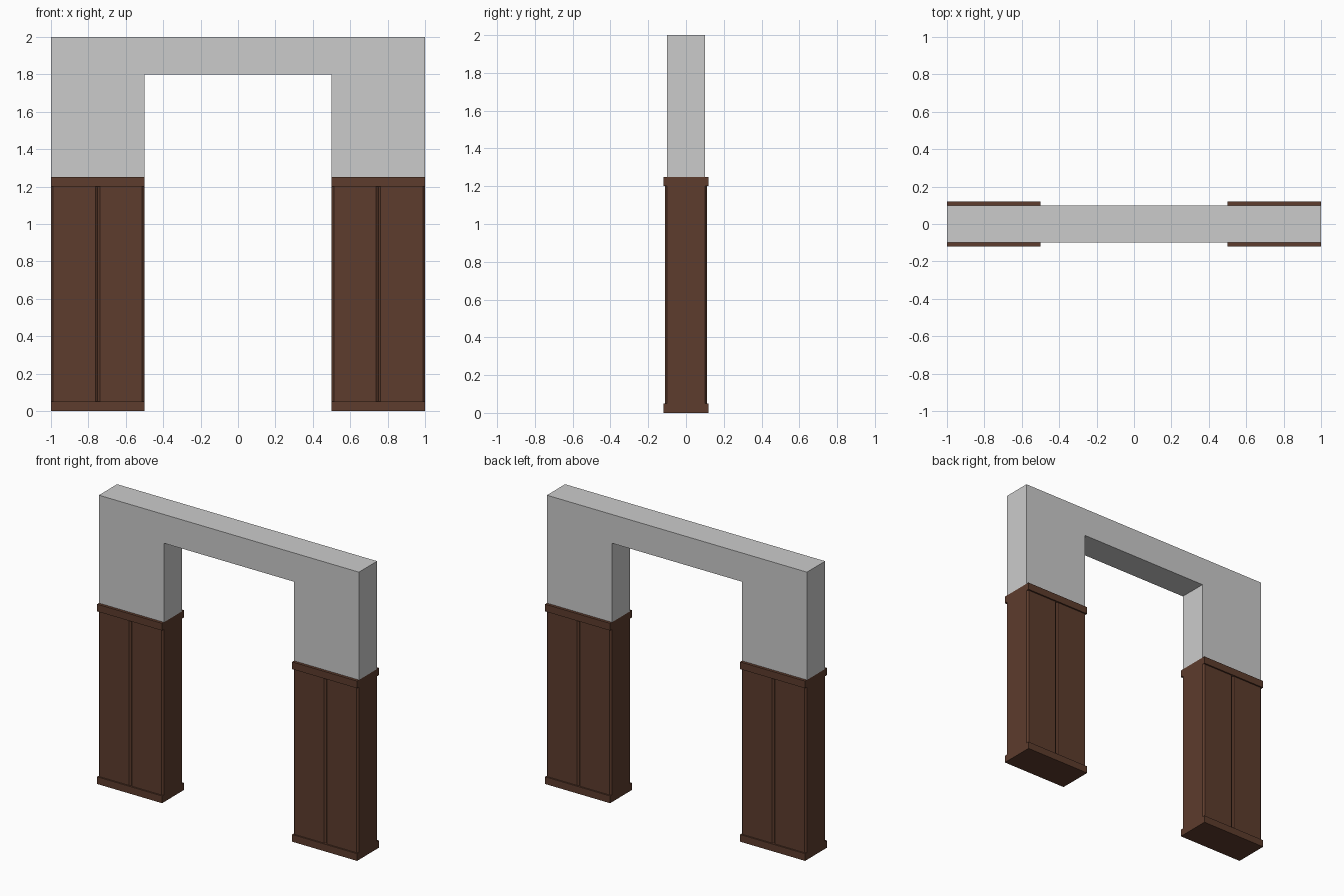
import bpy, bmesh
from mathutils import Vector

if "Cube" in bpy.data.objects:
    bpy.data.objects.remove(bpy.data.objects["Cube"])

wood = bpy.data.materials.new("dark_wood")
wood.diffuse_color = (0.11, 0.045, 0.026, 1)
wood.use_nodes = True
wood.node_tree.nodes["Principled BSDF"].inputs["Base Color"].default_value = wood.diffuse_color


def extrude(name, points, offset, mat=None):
    """Closed solid from a planar outline pushed along offset."""
    bm = bmesh.new()
    face = bm.faces.new([bm.verts.new(p) for p in points])
    geom = bmesh.ops.extrude_face_region(bm, geom=[face])["geom"]
    bmesh.ops.translate(bm, vec=Vector(offset),
                        verts=[g for g in geom if isinstance(g, bmesh.types.BMVert)])
    bmesh.ops.recalc_face_normals(bm, faces=bm.faces)
    mesh = bpy.data.meshes.new(name)
    bm.to_mesh(mesh)
    bm.free()
    ob = bpy.data.objects.new(name, mesh)
    bpy.context.collection.objects.link(ob)
    if mat:
        mesh.materials.append(mat)
    return ob


OUT, IN, TOP, LINTEL, RAIL_TOP = 1.0, 0.5, 2.0, 1.8, 1.25
HALF, PANEL, RAIL = 0.10, 0.11, 0.12
RAIL_H, PLANK, CHAMFER = 0.05, 0.25, 0.012

# Plain wall around the doorway, above the wood
outline = [(-OUT, RAIL_TOP), (-IN, RAIL_TOP), (-IN, LINTEL), (IN, LINTEL),
           (IN, RAIL_TOP), (OUT, RAIL_TOP), (OUT, TOP), (-OUT, TOP)]
extrude("wall_doorway", [(x, -HALF, z) for x, z in outline], (0, 2 * HALF, 0))

for side, x0 in (("left", -OUT), ("right", IN)):
    # Panelling: two chamfered planks on the front and back faces
    front = [(x0, -HALF)]
    for i in range(2):
        a = x0 + i * PLANK
        b = a + PLANK
        front += [(a + CHAMFER, -PANEL), (b - CHAMFER, -PANEL), (b, -HALF)]
    section = front + [(x, -y) for x, y in reversed(front)]
    extrude(side + "_planks", [(x, y, RAIL_H) for x, y in section],
            (0, 0, RAIL_TOP - 2 * RAIL_H), wood)

    # Skirting board and top rail
    for part, z in (("skirting", 0), ("top_rail", RAIL_TOP - RAIL_H)):
        x1 = x0 + 2 * PLANK
        extrude(side + "_" + part,
                [(x0, -RAIL, z), (x1, -RAIL, z), (x1, RAIL, z), (x0, RAIL, z)],
                (0, 0, RAIL_H), wood)
